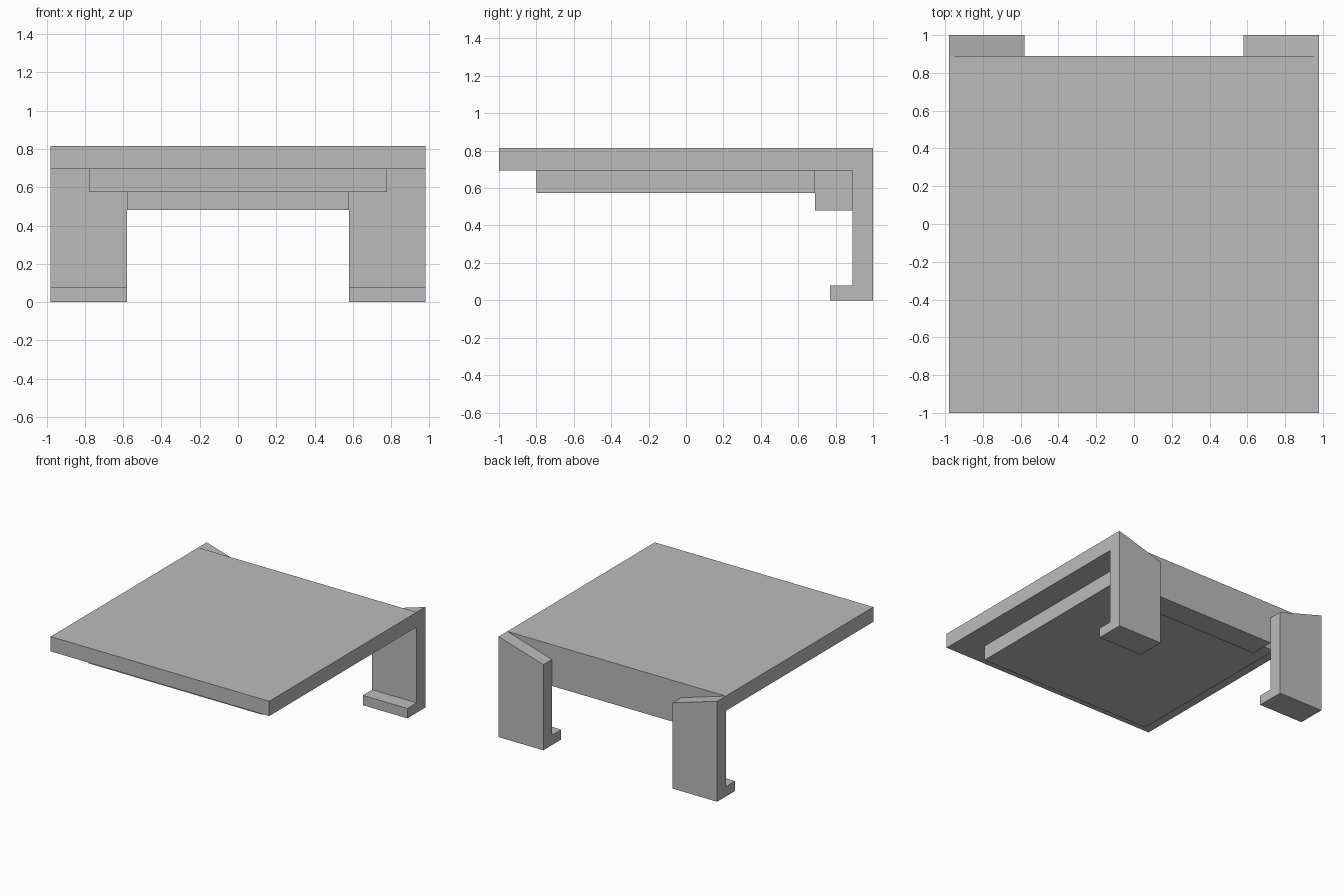
import bpy
import bmesh

cube = bpy.data.objects.get("Cube")
if cube:
    bpy.data.objects.remove(cube, do_unlink=True)

grey = bpy.data.materials.new("plain grey")
grey.use_nodes = True
grey.diffuse_color = (0.5, 0.5, 0.5, 1)
grey.node_tree.nodes["Principled BSDF"].inputs["Base Color"].default_value = grey.diffuse_color

HALF_WIDTH = 0.98
LEG_INNER = 0.58
BACK = 0.89
TOP = 0.815
SLAB_BOTTOM = 0.695
PLATE_BOTTOM = 0.575


def add_object(name, bm):
    bmesh.ops.recalc_face_normals(bm, faces=bm.faces)
    mesh = bpy.data.meshes.new(name)
    bm.to_mesh(mesh)
    bm.free()
    mesh.materials.append(grey)
    obj = bpy.data.objects.new(name, mesh)
    bpy.context.collection.objects.link(obj)
    return obj


def box(name, x, y, z):
    bm = bmesh.new()
    bmesh.ops.create_cube(bm, size=1)
    for v in bm.verts:
        v.co = [lo + (c + 0.5) * (hi - lo) for c, (lo, hi) in zip(v.co, (x, y, z))]
    return add_object(name, bm)


def leg(name, side):
    # L-shaped profile swept across the leg, with the top sloping down inward
    profile = [(0.77, 0), (1, 0), (1, TOP), (BACK, TOP), (BACK, 0.08), (0.77, 0.08)]
    bm = bmesh.new()
    outer = bm.faces.new([bm.verts.new((side * HALF_WIDTH, y, z)) for y, z in profile])
    swept = bmesh.ops.extrude_face_region(bm, geom=[outer], use_keep_orig=True)
    for v in swept["geom"]:
        if isinstance(v, bmesh.types.BMVert):
            v.co.x = side * LEG_INNER
            v.co.z = min(v.co.z, SLAB_BOTTOM)
    return add_object(name, bm)


# Slab, plate beneath it and rear block
box("top_slab", (-HALF_WIDTH, HALF_WIDTH), (-1, BACK), (SLAB_BOTTOM, TOP))
box("under_plate", (-0.78, 0.78), (-0.8, 0.69), (PLATE_BOTTOM, SLAB_BOTTOM))
box("rear_block", (-LEG_INNER, LEG_INNER), (0.69, BACK), (0.48, SLAB_BOTTOM))

# Rear legs with forward feet
leg("left_leg", 1)
leg("right_leg", -1)
